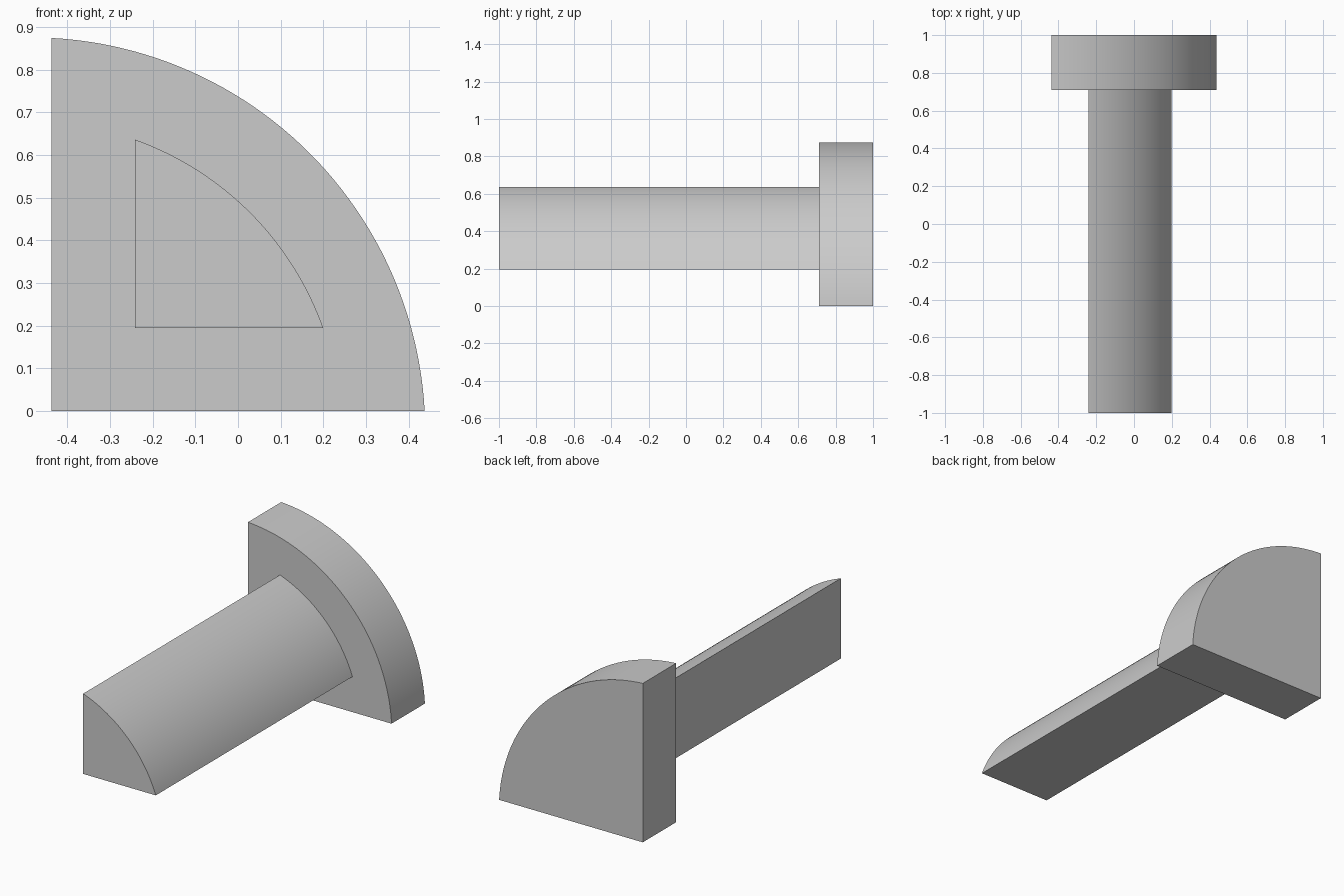
import bpy, bmesh, math

cube = bpy.data.objects.get("Cube")
if cube:
    bpy.data.objects.remove(cube, do_unlink=True)

grey = bpy.data.materials.new("light_grey")
grey.use_nodes = True
grey.diffuse_color = (0.6, 0.6, 0.6, 1)
grey.node_tree.nodes["Principled BSDF"].inputs["Base Color"].default_value = (0.6, 0.6, 0.6, 1)

# Both arcs share one centre, just outside the square corners
CX, CZ = -0.487, -0.05


def quarter_bar(name, radius, inset, y0, y1, steps=48):
    """Extrude a quarter disc whose straight sides lie `inset` from the arc centre."""
    start = math.asin(inset / radius)
    sweep = math.pi / 2 - 2 * start
    profile = [(CX + inset, CZ + inset)]
    for i in range(steps + 1):
        a = start + sweep * i / steps
        profile.append((CX + radius * math.cos(a), CZ + radius * math.sin(a)))

    bm = bmesh.new()
    face = bm.faces.new([bm.verts.new((x, y0, z)) for x, z in profile])
    side = bmesh.ops.extrude_face_region(bm, geom=[face])["geom"]
    moved = [v for v in side if isinstance(v, bmesh.types.BMVert)]
    bmesh.ops.translate(bm, verts=moved, vec=(0, y1 - y0, 0))
    bmesh.ops.recalc_face_normals(bm, faces=bm.faces)
    mesh = bpy.data.meshes.new(name)
    bm.to_mesh(mesh)
    bm.free()

    mesh.materials.append(grey)
    obj = bpy.data.objects.new(name, mesh)
    bpy.context.collection.objects.link(obj)
    bpy.ops.object.select_all(action='DESELECT')
    obj.select_set(True)
    bpy.context.view_layer.objects.active = obj
    bpy.ops.object.shade_smooth_by_angle(angle=math.radians(30))
    return obj


# Long shaft and the wide head behind it
quarter_bar("shaft", 0.729, 0.245, -1, 0.71)
quarter_bar("head", 0.926, 0.05, 0.71, 1)
